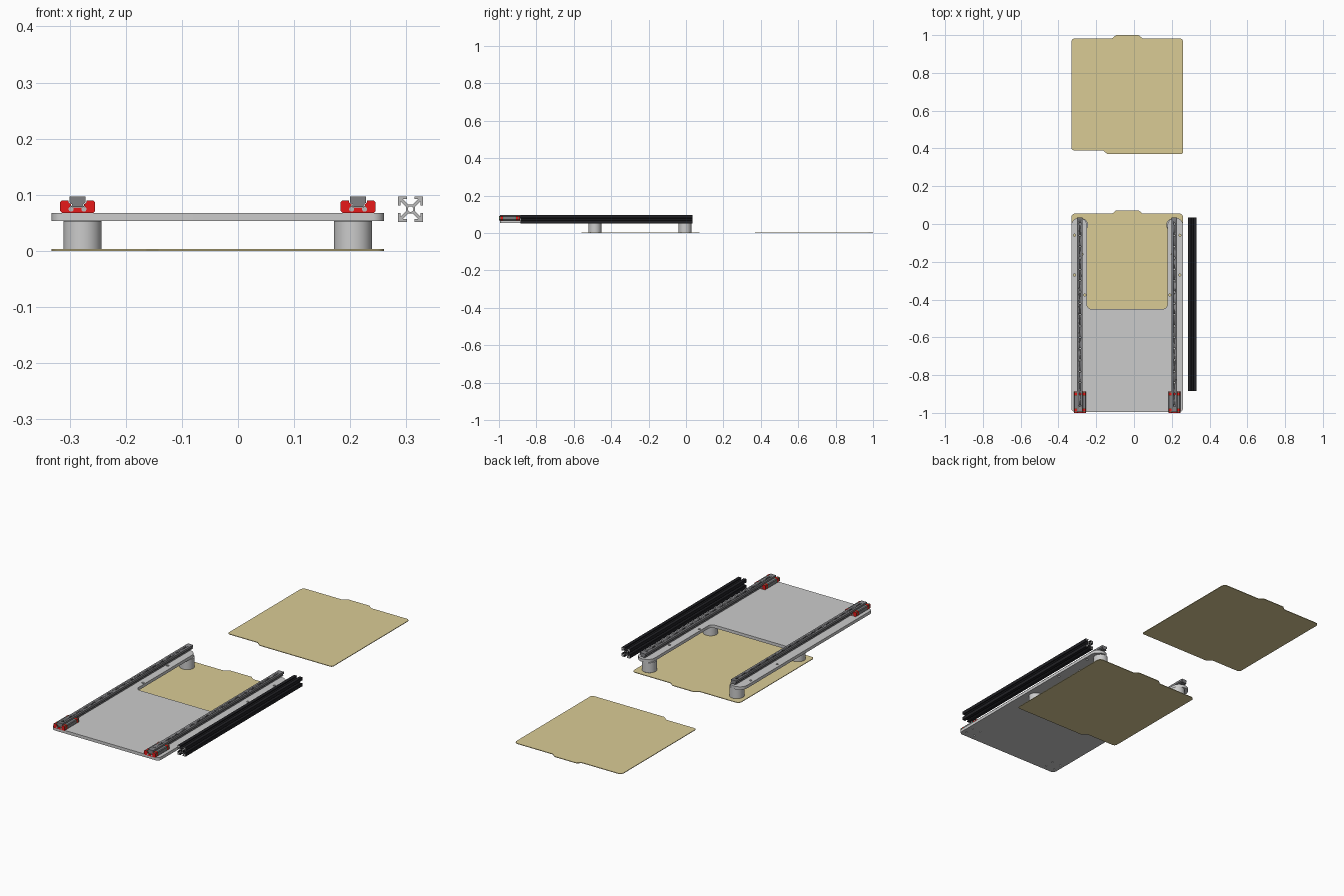
import bpy, bmesh
from math import pi, cos, sin
from mathutils import Matrix, Vector

if "Cube" in bpy.data.objects:
    bpy.data.objects.remove(bpy.data.objects["Cube"])

XC = -0.036  # centre line of the plate and sheets


def material(name, rgb):
    m = bpy.data.materials.new(name)
    m.diffuse_color = (*rgb, 1)
    m.use_nodes = True
    m.node_tree.nodes["Principled BSDF"].inputs["Base Color"].default_value = m.diffuse_color
    return m


TAN = material("tan_sheet", (0.70, 0.60, 0.30))
RED = material("red_plastic", (0.80, 0.01, 0.01))
GREEN = material("green_seal", (0.02, 0.35, 0.16))
BLACK = material("black_anodised", (0.015, 0.015, 0.018))
RAW = material("cut_metal", (0.5, 0.5, 0.5))
STEEL = material("steel", (0.22, 0.22, 0.23))


def circle(x, y, r, n=24):
    return [(x + r * cos(2 * pi * i / n), y + r * sin(2 * pi * i / n)) for i in range(n)]


def rounded(points, steps=8):
    """Polygon of (x, y, radius) with each corner replaced by a fillet curve."""
    out, n = [], len(points)
    for i, (x, y, r) in enumerate(points):
        p = Vector((x, y))
        if r == 0:
            out.append((x, y))
            continue
        d0 = (Vector(points[i - 1][:2]) - p).normalized()
        d1 = (Vector(points[(i + 1) % n][:2]) - p).normalized()
        half = d0.angle(d1) / 2
        t = r * cos(half) / sin(half)
        c = p + (d0 + d1).normalized() * (r / sin(half))
        a, b = p + d0 * t - c, p + d1 * t - c
        for k in range(steps + 1):
            v = a.lerp(b, k / steps)
            out.append(tuple(c + v.normalized() * r))
    return out


def extrude(name, loops, lo, hi, mat=None, axis='Z', at=(0, 0)):
    """Extrude closed loops (inner loops are holes) from lo to hi along Z or Y."""
    cu = bpy.data.curves.new(name, 'CURVE')
    cu.dimensions, cu.fill_mode, cu.extrude = '2D', 'BOTH', (hi - lo) / 2
    for loop in loops:
        s = cu.splines.new('POLY')
        s.points.add(len(loop) - 1)
        for q, (x, y) in zip(s.points, loop):
            q.co = (x, y, 0, 1)
        s.use_cyclic_u = True
    tmp = bpy.data.objects.new("tmp", cu)
    me = bpy.data.meshes.new_from_object(tmp)
    bpy.data.objects.remove(tmp)
    me.name = name
    mid = (lo + hi) / 2
    if axis == 'Z':
        mat4 = Matrix.Translation((at[0], at[1], mid))
    else:
        mat4 = Matrix.Translation((at[0], mid, at[1])) @ Matrix.Rotation(pi / 2, 4, 'X')
    bm = bmesh.new()
    bm.from_mesh(me)
    bmesh.ops.transform(bm, matrix=mat4, verts=bm.verts)
    bmesh.ops.remove_doubles(bm, verts=bm.verts, dist=1e-6)
    bmesh.ops.recalc_face_normals(bm, faces=bm.faces)
    bm.to_mesh(me)
    bm.free()
    me.materials.clear()
    if mat:
        me.materials.append(mat)
    ob = bpy.data.objects.new(name, me)
    bpy.context.collection.objects.link(ob)
    return ob


# Two thin tabbed sheets lying on the ground
sheet = rounded([(-0.332, 0.39, 0.015), (-0.165, 0.39, 0.01), (-0.14, 0.37, 0.01),
                 (0.26, 0.37, 0.012), (0.26, 0.983, 0.02), (0.045, 0.983, 0.01),
                 (0.025, 1.0, 0.01), (-0.095, 1.0, 0.01), (-0.115, 0.983, 0.01),
                 (-0.332, 0.983, 0.02)])
for name, dy in (("spare_sheet", 0), ("base_sheet", -0.928)):
    extrude(name, [sheet], 0, 0.003, TAN, at=(0, dy))

# U-shaped plate with rounded arm ends and drilled holes
o, i, top = 0.296, 0.213, 0.033
plate = rounded([(-o, -0.995, 0.02), (o, -0.995, 0.02), (o, top, 0.041), (i, top, 0.041),
                 (i, -0.45, 0.025), (-i, -0.45, 0.025), (-i, top, 0.041), (-o, top, 0.041)])
holes = []
for s in (-1, 1):
    for u, y in ((0.279, -0.06), (0.279, -0.27), (0.239, -0.16), (0.225, -0.375)):
        holes.append(circle(s * u, y, 0.006, 16))
    for u in (0.226, 0.274):
        for y in (-0.965, -0.92):
            holes.append(circle(s * u, y, 0.004, 12))
extrude("u_plate", [plate] + holes, 0.053, 0.068, at=(XC, 0))

# Four round standoffs between the base sheet and the plate
for s in (-1, 1):
    for tag, y in (("back", -0.005), ("front", -0.487)):
        ob = extrude(f"standoff_{tag}", [circle(XC + s * 0.241, y, 0.034, 48)], 0.003, 0.053)
        bev = ob.modifiers.new("edge", 'BEVEL')
        bev.width, bev.segments, bev.limit_method = 0.003, 3, 'ANGLE'
        bev.angle_limit = 1.0

# Inverted rail: waisted profile, drilled along its length
rail_profile = [(0.0145, 0.097), (-0.0145, 0.097), (-0.0145, 0.0865), (-0.010, 0.083),
                (-0.010, 0.081), (-0.013, 0.078), (0.013, 0.078), (0.010, 0.081),
                (0.010, 0.083), (0.0145, 0.0865)]
# Carriage: U-shaped block that wraps the lower half of the rail
block = [(-0.028, 0.068), (0.028, 0.068), (0.031, 0.071), (0.031, 0.087), (0.028, 0.090),
         (0.016, 0.090), (0.016, 0.0865), (0.0115, 0.083), (0.0115, 0.081), (0.014, 0.078),
         (0.014, 0.077), (-0.014, 0.077), (-0.014, 0.078), (-0.0115, 0.081), (-0.0115, 0.083),
         (-0.016, 0.0865), (-0.016, 0.090), (-0.028, 0.090), (-0.031, 0.087), (-0.031, 0.071)]
slices = (("end_seal", -1.0, -0.996, RED), ("end_strip", -0.996, -0.992, GREEN),
          ("end_cap", -0.992, -0.978, RED), ("cap_strip", -0.978, -0.975, GREEN),
          ("carriage_body", -0.975, -0.911, STEEL), ("cap_strip", -0.911, -0.908, GREEN),
          ("end_cap", -0.908, -0.896, RED), ("end_strip", -0.896, -0.892, GREEN),
          ("end_seal", -0.892, -0.888, RED))
for s in (-1, 1):
    x = XC + s * 0.25
    rail = extrude("rail", [rail_profile], -0.995, 0.035, STEEL, 'Y', (x, 0))
    cut = extrude("rail_hole_cutter", [circle(x, -0.96 + 0.06 * k, 0.005, 16) for k in range(17)],
                  0.06, 0.12)
    cut.hide_render = True
    cut.hide_set(True)
    mod = rail.modifiers.new("holes", 'BOOLEAN')
    mod.object, mod.operation, mod.solver = cut, 'DIFFERENCE', 'EXACT'
    for name, lo, hi, mat in slices:
        extrude(name, [block], lo, hi, mat, 'Y', (x, 0))
    for u in (-0.0115, 0.0115):
        for lo, hi in ((-1.001, -0.999), (-0.889, -0.887)):
            extrude("end_screw", [circle(u, 0.0745, 0.0045, 16)], lo, hi, RAW, 'Y', (x, 0))

# Slotted square extrusion: one slot side rotated four times
H = 0.0225
side = [(1, -1), (1, -0.3), (0.8, -0.3), (0.8, -0.62), (0.36, -0.18),
        (0.36, 0.18), (0.8, 0.62), (0.8, 0.3), (1, 0.3)]
outline = []
for k in range(4):
    c, s = (1, 0, -1, 0)[k], (0, 1, 0, -1)[k]
    outline += [(H * (c * x - s * y), H * (s * x + c * y)) for x, y in side]
beam = extrude("slotted_beam", [outline, circle(0, 0, 0.22 * H, 24)], -0.885, 0.035, BLACK,
               'Y', (0.3075, 0.0745))
beam.data.materials.append(RAW)
for f in beam.data.polygons:
    if abs(f.normal.y) > 0.9:
        f.material_index = 1

# Smooth the round faces, keep hard edges
bpy.ops.object.select_all(action='DESELECT')
for ob in bpy.context.collection.objects:
    if not ob.hide_render:
        ob.select_set(True)
        bpy.context.view_layer.objects.active = ob
bpy.ops.object.shade_smooth_by_angle(angle=0.5)
